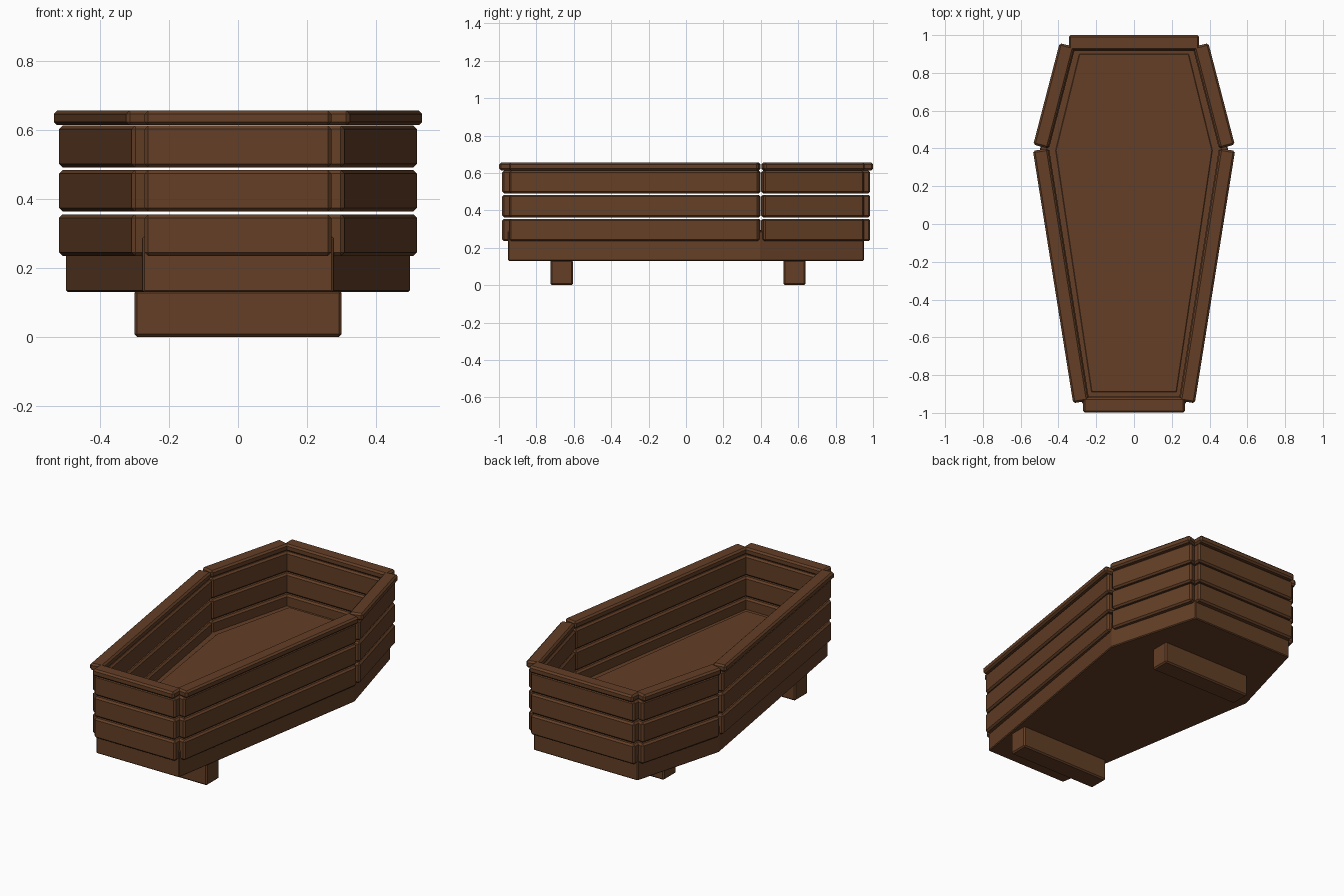
import bpy, bmesh
from mathutils import Vector

cube = bpy.data.objects.get("Cube")
if cube:
    bpy.data.objects.remove(cube, do_unlink=True)

wood = bpy.data.materials.new("brown_wood")
wood.use_nodes = True
colour = (0.125, 0.049, 0.019, 1)
wood.diffuse_color = colour
wood.node_tree.nodes["Principled BSDF"].inputs["Base Color"].default_value = colour


def prism(name, outline, z0, z1, bevel=0.01):
    """Extrude a counter-clockwise outline from z0 to z1 and chamfer its edges."""
    bm = bmesh.new()
    face = bm.faces.new([bm.verts.new((x, y, z0)) for x, y in outline])
    top = bmesh.ops.extrude_face_region(bm, geom=[face])["geom"]
    bmesh.ops.translate(bm, vec=(0, 0, z1 - z0),
                        verts=[v for v in top if isinstance(v, bmesh.types.BMVert)])
    bmesh.ops.recalc_face_normals(bm, faces=bm.faces)
    mesh = bpy.data.meshes.new(name)
    bm.to_mesh(mesh)
    bm.free()
    mesh.materials.append(wood)
    obj = bpy.data.objects.new(name, mesh)
    bpy.context.collection.objects.link(obj)
    mod = obj.modifiers.new("chamfer", 'BEVEL')
    mod.width = bevel
    mod.segments = 1
    return obj


def hexagon(foot, shoulder, head):
    """Six-sided tapered outline from its three right-hand corners."""
    half = [foot, shoulder, head]
    return half + [(-x, y) for x, y in reversed(half)]


# Inner line that all the wall boards follow
inner = hexagon((0.245, -0.918), (0.455, 0.40), (0.32, 0.92))
side_names = ["left_long", "left_short", "head", "right_short", "right_long", "foot"]
# How far each board runs past the inner corners at its start and end
overrun = [(0.018, 0), (0, 0.018), (0.025, 0.025), (0.018, 0), (0, 0.018), (0.025, 0.025)]


def board_ring(label, z0, z1, inset, outset):
    """One square-cut board along every side of the inner line."""
    for i, side in enumerate(side_names):
        a, b = Vector(inner[i]), Vector(inner[(i + 1) % 6])
        d = (b - a).normalized()
        n = Vector((d.y, -d.x))
        a -= d * overrun[i][0]
        b += d * overrun[i][1]
        prism(f"{side}_{label}",
              [a + n * inset, a + n * outset, b + n * outset, b + n * inset], z0, z1)


# Stacked wall planks with open gaps, capped by a wider rim
for k, (z0, z1) in enumerate([(0.235, 0.355), (0.363, 0.483), (0.491, 0.612)]):
    board_ring(f"plank_{k + 1}", z0, z1, -0.005, 0.065)
board_ring("rim", 0.613, 0.655, 0, 0.081)

# Base slab and the floor panel on it
prism("base_slab", hexagon((0.275, -0.952), (0.498, 0.395), (0.345, 0.952)), 0.13, 0.29, 0.005)
prism("floor_panel", hexagon((0.225, -0.89), (0.415, 0.39), (0.29, 0.90)), 0.28, 0.295, 0.003)

# Cross feet
for name, y in (("front_foot", -0.665), ("back_foot", 0.58)):
    prism(name, [(-0.3, y - 0.06), (0.3, y - 0.06), (0.3, y + 0.06), (-0.3, y + 0.06)], 0, 0.135, 0.008)
